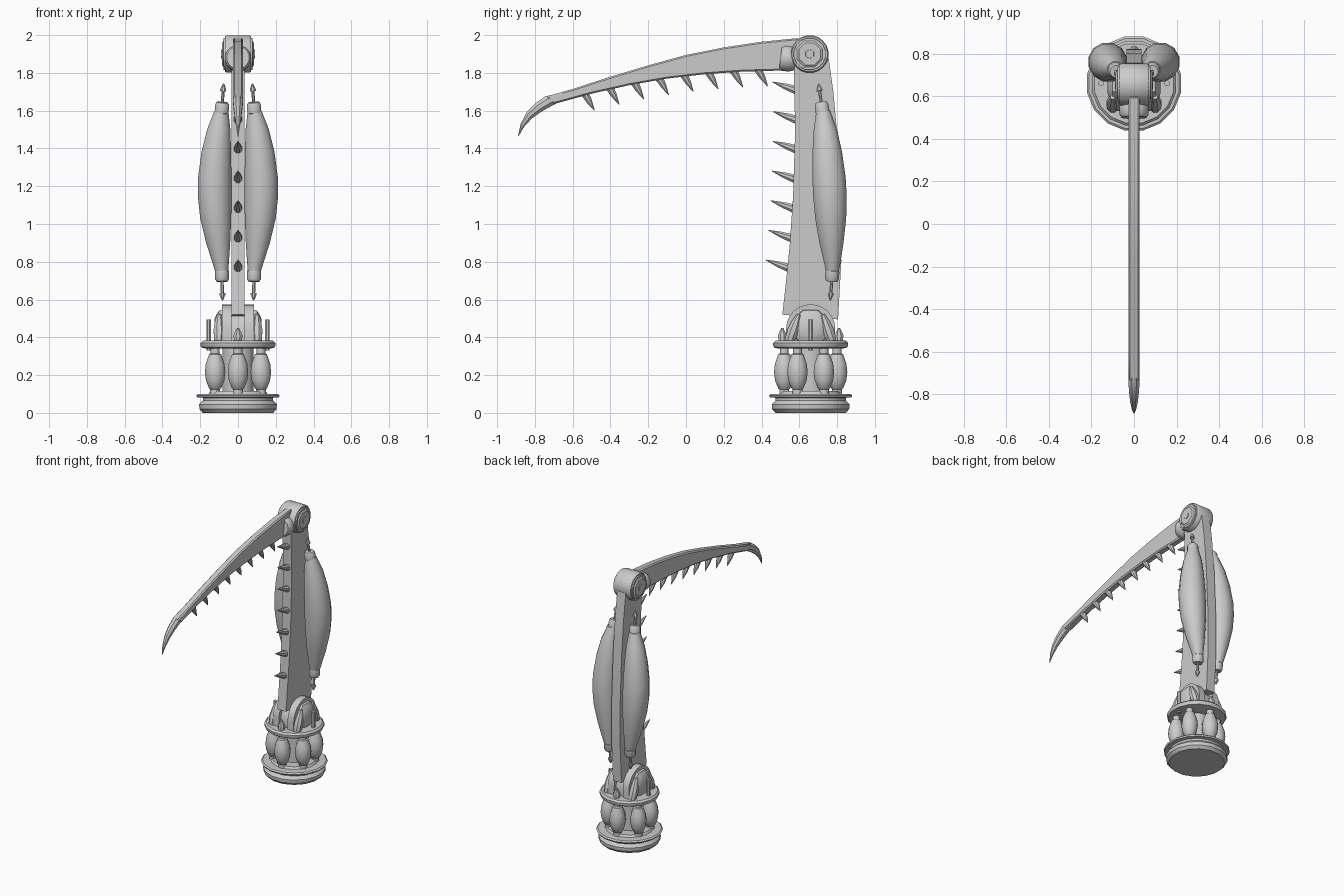
import bpy, bmesh, math
from mathutils import Vector

if "Cube" in bpy.data.objects:
    bpy.data.objects.remove(bpy.data.objects["Cube"])

grey = bpy.data.materials.new("plain_grey")
grey.use_nodes = True
COLOUR = (0.6, 0.6, 0.6, 1)
grey.diffuse_color = COLOUR
grey.node_tree.nodes["Principled BSDF"].inputs["Base Color"].default_value = COLOUR

CY = 0.66      # centre line of the arm


def finish(name, bm, smooth=35):
    bmesh.ops.recalc_face_normals(bm, faces=bm.faces)
    mesh = bpy.data.meshes.new(name)
    bm.to_mesh(mesh)
    bm.free()
    mesh.materials.append(grey)
    ob = bpy.data.objects.new(name, mesh)
    bpy.context.collection.objects.link(ob)
    bpy.ops.object.select_all(action='DESELECT')
    ob.select_set(True)
    bpy.context.view_layer.objects.active = ob
    if smooth:
        bpy.ops.object.shade_smooth_by_angle(angle=math.radians(smooth))
    return ob


def loft(name, stations, sides=12, axis=(0, 0, 1), squash=1, smooth=35):
    """Skin of round sections (centre, radius) that all face along one axis."""
    bm = bmesh.new()
    axis = Vector(axis).normalized()
    u = Vector((1, 0, 0)) if abs(axis.x) < 0.9 else Vector((0, 1, 0))
    v = axis.cross(u).normalized()
    u = v.cross(axis)
    rings = []
    for centre, r in stations:
        angles = [math.tau * (i + 0.5) / sides for i in range(sides)]
        rings.append([bm.verts.new(Vector(centre) + u * (r * squash * math.cos(a)) + v * (r * math.sin(a)))
                      for a in angles])
    for a, b in zip(rings, rings[1:]):
        for i in range(sides):
            j = (i + 1) % sides
            bm.faces.new((a[i], a[j], b[j], b[i]))
    bm.faces.new(rings[0])
    bm.faces.new(rings[-1])
    return finish(name, bm, smooth)


def turned(name, start, axis, profile, sides=12, smooth=35):
    """Lathe part: profile of (distance along axis, radius)."""
    d = Vector(axis).normalized()
    return loft(name, [(Vector(start) + d * t, r) for t, r in profile], sides, axis, 1, smooth)


def plate(name, outline, half, bevel=0):
    """Side outline in (y, z), given thickness across x."""
    bm = bmesh.new()
    face = bm.faces.new([bm.verts.new((-half, y, z)) for y, z in outline])
    out = bmesh.ops.extrude_face_region(bm, geom=[face])
    verts = [g for g in out["geom"] if isinstance(g, bmesh.types.BMVert)]
    bmesh.ops.translate(bm, verts=verts, vec=(2 * half, 0, 0))
    ob = finish(name, bm, 25)
    if bevel:
        mod = ob.modifiers.new("edge", 'BEVEL')
        mod.width = bevel
        mod.segments = 1
        mod.angle_limit = math.radians(50)
    return ob


def spike(name, base, tip, r):
    base, tip = Vector(base), Vector(tip)
    length = (tip - base).length
    turned(name, base, tip - base, [(-0.02, r), (length * 0.4, r * 0.7), (length, 0.002)], 8)


def edge_at(points, t):
    """Height of a polyline at t."""
    for (a, za), (b, zb) in zip(points, points[1:]):
        if a <= t <= b:
            return za + (zb - za) * (t - a) / (b - a)
    return points[-1][1]


# Round base and upper ring plate
UP = (0, 0, 1)
foot = (0, CY, 0)
turned("base", foot, UP, [(0, .19), (.02, .208), (.045, .21), (.065, .19), (.08, .19),
                          (.082, .22), (.092, .225), (.1, .215), (.1, .16), (.115, .15)], 16)
turned("core_column", foot, UP, [(.1, .085), (.36, .085)], 12)
turned("ring_plate", foot, UP, [(.34, .17), (.345, .195), (.355, .202), (.37, .202), (.382, .19)], 16)

# Six spindles around the core
for i in range(6):
    a = math.radians(30 + 60 * i)
    pos = (0.14 * math.cos(a), CY + 0.14 * math.sin(a), 0)
    turned("base_spindle", pos, UP, [(.1, .027), (.125, .027), (.13, .033), (.17, .05), (.215, .056),
                                     (.26, .051), (.31, .033), (.315, .024), (.35, .024)], 12)

# Lower shoulder joint
arch = [(CY + .13 * math.cos(a), .445 + .13 * math.sin(a)) for a in
        [math.pi * i / 12 for i in range(13)]]
cheek = [(CY + .13, .36)] + arch + [(CY - .13, .36)]
for s in (-1, 1):
    ob = plate("shoulder_cheek", cheek, .025)
    ob.location.x = s * .06
    turned("shoulder_cap", (s * .08, CY, .45), (s, 0, 0),
           [(0, .105), (.02, .1), (.035, .075), (.045, .05)], 8)
    turned("side_post", (s * .155, CY, 0), UP, [(.33, .014), (.495, .014)], 8)
    for d in (-1, 1):
        # small braces leaning on the joint
        low = Vector((s * .1, CY + d * .12, .36))
        turned("joint_brace", low, (0, -d * .06, .17),
               [(0, .02), (.03, .028), (.08, .032), (.13, .024), (.17, .012)], 8)
plate("shoulder_core", [(CY + (y - CY) * .85, z if z < .4 else z - .03) for y, z in cheek], .045)
for d in (-1, 1):
    turned("joint_stud", (0, CY + d * .15, 0), UP, [(.37, .02), (.41, .026), (.45, .006)], 8)

# Upright arm
front_edge = [(.51, .52), (.53, .7), (.55, .9), (.567, 1.15), (.578, 1.5), (.57, 1.84)]
back_edge = [(.755, 1.88), (.78, 1.7), (.803, 1.45), (.82, 1.1), (.822, .8), (.805, .495)]
plate("upright_arm", front_edge + back_edge, .035)
front_by_height = [(z, y) for y, z in front_edge]
for i in range(7):
    z = .77 + .157 * i
    y = edge_at(front_by_height, z)
    spike("arm_spike", (0, y, z), (0, y - .115, z + .04), .025)

# Pair of long muscles with capped tie rods
for s in (-1, 1):
    muscle = [(.085, .775, .74, .034), (.09, .775, .78, .042), (.105, .77, .9, .066),
              (.118, .766, 1.03, .085), (.124, .762, 1.15, .092), (.123, .757, 1.25, .091),
              (.115, .748, 1.38, .081), (.102, .738, 1.5, .064), (.088, .727, 1.6, .038)]
    loft("muscle", [((s * x, y, z), r) for x, y, z, r in muscle], 12)
    low, high = Vector((s * .085, .775, .74)), Vector((s * .086, .722, 1.6))
    for end, way in ((high, (-s * .07, -.14, 1)), (low, (-s * .02, -.08, -1))):
        turned("muscle_cap", end, way, [(-.015, .034), (-.01, .038), (.03, .038), (.045, .03)], 12)
        turned("tie_rod", end, way, [(.03, .009), (.105, .009), (.106, .017), (.115, .017), (.145, .003)], 8)

# Upper elbow joint with nuts
elbow = (0, .655, 1.9)
turned("elbow", elbow, (1, 0, 0), [(-.07, .094), (-.06, .1), (.06, .1), (.07, .094)], 20)
for s in (-1, 1):
    turned("elbow_washer", elbow, (s, 0, 0), [(.06, .088), (.078, .085)], 16)
    turned("elbow_nut", elbow, (s, 0, 0), [(.07, .074), (.078, .074), (.086, .062)], 8, 0)
    turned("elbow_bolt", elbow, (s, 0, 0), [(.08, .026), (.09, .024)], 6, 0)
turned("blade_collar", (0, .55, 1.875), (0, -1, .12),
       [(-.03, .06), (0, .07), (.035, .07), (.05, .06)], 16)

# Curved blade
blade_low = [(-.7, 1.635), (-.5, 1.69), (-.3, 1.735), (-.1, 1.77), (.1, 1.793), (.3, 1.807), (.6, 1.815)]
blade_top = [(.6, 1.985), (.4, 1.965), (.2, 1.935), (0, 1.895), (-.2, 1.84), (-.4, 1.78), (-.6, 1.715), (-.74, 1.675)]
plate("blade", blade_low + blade_top, .026, .008)
for i in range(8):
    y = -.53 + .131 * i
    z = edge_at(blade_low, y)
    spike("blade_spike", (0, y, z), (0, y + .045, z - .08), .024)

# Hooked tip
hook = [(-.69, 1.665, .028), (-.725, 1.652, .034), (-.78, 1.618, .03), (-.83, 1.575, .023),
        (-.868, 1.52, .013), (-.888, 1.465, .002)]
loft("blade_tip", [((0, y, z), r) for y, z, r in hook], 8, (0, -1, -.9), .85)
